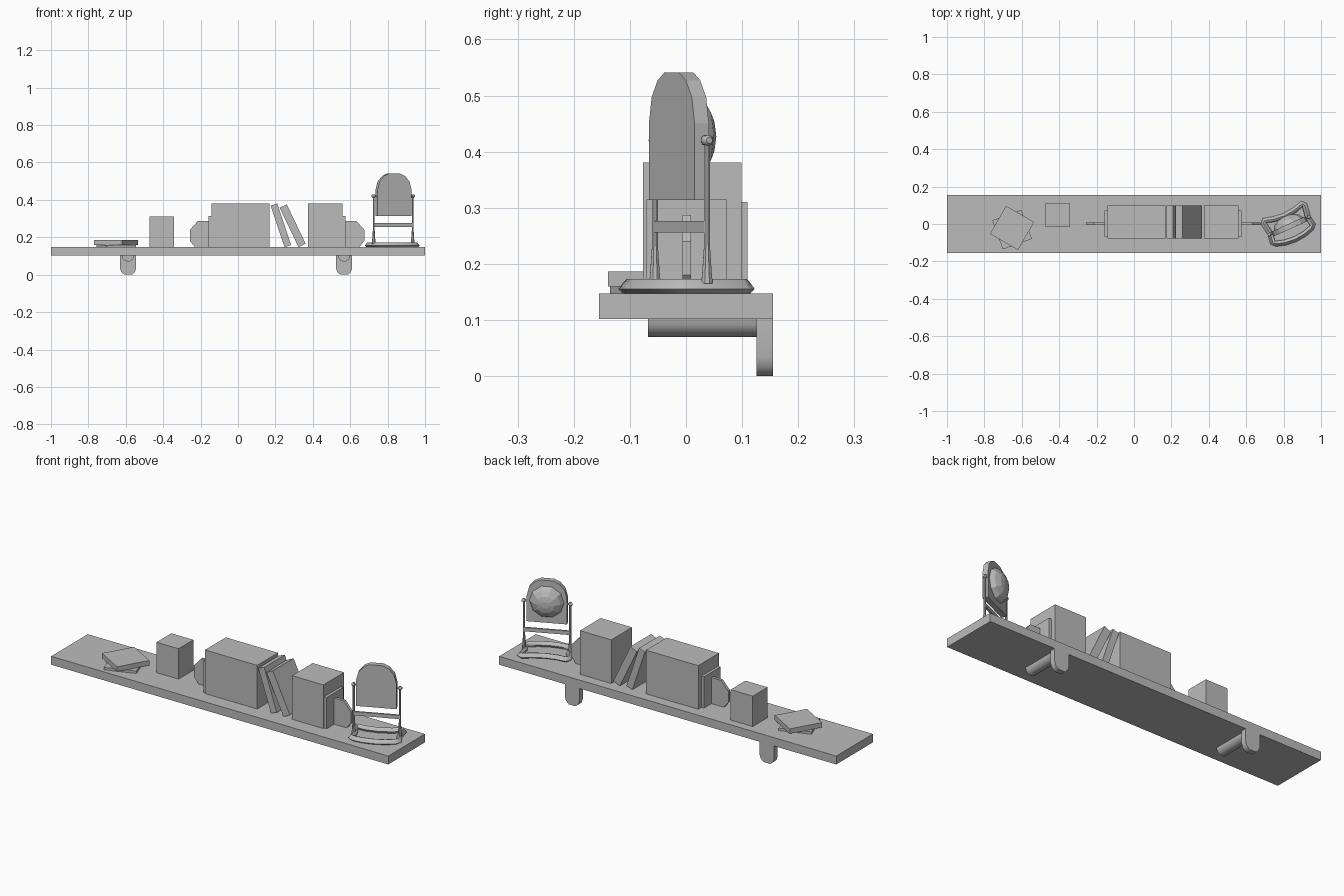
import bpy, bmesh
from math import sin, cos, pi, radians
from mathutils import Matrix, Vector

cube = bpy.data.objects.get("Cube")
if cube:
    bpy.data.objects.remove(cube, do_unlink=True)

# One plain grey for everything
GREY = (0.5, 0.5, 0.5, 1)
mat = bpy.data.materials.new("plain grey")
mat.use_nodes = True
mat.diffuse_color = GREY
mat.node_tree.nodes["Principled BSDF"].inputs["Base Color"].default_value = GREY


def finish(name, bm, place=Matrix(), smooth=None):
    bmesh.ops.recalc_face_normals(bm, faces=bm.faces)
    mesh = bpy.data.meshes.new(name)
    bm.to_mesh(mesh)
    bm.free()
    mesh.materials.append(mat)
    ob = bpy.data.objects.new(name, mesh)
    ob.matrix_world = place
    bpy.context.collection.objects.link(ob)
    if smooth:
        bpy.ops.object.select_all(action='DESELECT')
        ob.select_set(True)
        bpy.context.view_layer.objects.active = ob
        bpy.ops.object.shade_smooth_by_angle(angle=radians(smooth))
    return ob


def loft(name, rings, place=Matrix(), loop=False, smooth=None):
    """Bridge rings of points; cap the ends, or join last to first."""
    bm = bmesh.new()
    rows = [[bm.verts.new(p) for p in ring] for ring in rings]
    pairs = list(zip(rows, rows[1:])) + ([(rows[-1], rows[0])] if loop else [])
    n = len(rows[0])
    for a, b in pairs:
        for i in range(n):
            j = (i + 1) % n
            bm.faces.new((a[i], a[j], b[j], b[i]))
    if not loop:
        bm.faces.new(rows[0])
        bm.faces.new(rows[-1])
    return finish(name, bm, place, smooth)


def prism(name, outline, y0, y1, place=Matrix(), smooth=None):
    """Extrude an x-z outline along y."""
    return loft(name, [[(x, y, z) for x, z in outline] for y in (y0, y1)],
                place, smooth=smooth)


def box(name, x, y, z, place=Matrix()):
    return prism(name, [(x[0], z[0]), (x[1], z[0]), (x[1], z[1]), (x[0], z[1])],
                 y[0], y[1], place)


def mirrored(half):
    """Complete a half outline (right side, top to bottom) across x = 0."""
    return half + [(-x, z) for x, z in reversed(half)]


# Shelf board
TOP = 0.147
box("shelf_board", (-1, 1), (-0.155, 0.155), (0.102, TOP))

# Wall brackets: chamfered back plate and half-round arm
plate_shape = mirrored([(0.043, 0.102), (0.043, 0.035), (0.037, 0.015), (0.02, 0)])
arm_shape = [(0.032 * cos(a), 0.102 - 0.032 * sin(a))
             for a in (pi * i / 8 for i in range(9))]
for side, x in (("right", -0.588), ("left", 0.567)):
    at = Matrix.Translation((x, 0, 0))
    prism(side + "_bracket_plate", plate_shape, 0.126, 0.155, at, smooth=50)
    prism(side + "_bracket_arm", arm_shape, -0.068, 0.126, at, smooth=50)

# Two flat square cases, stacked askew
for name, size, turn, y, z in (("lower_case", 0.165, 20, -0.03, (TOP, 0.16)),
                               ("upper_case", 0.173, -30, -0.021, (0.16, 0.186))):
    at = Matrix.Translation((-0.652, y, 0)) @ Matrix.Rotation(radians(turn), 4, 'Z')
    h = size / 2
    box(name, (-h, h), (-h, h), z, at)

# Small storage box
box("storage_box", (-0.473, -0.342), (-0.015, 0.11), (TOP, 0.31))

# Upright book blocks
DEPTH = (-0.077, 0.099)
box("wide_books", (-0.142, 0.168), DEPTH, (TOP, 0.381))
box("narrow_books", (0.374, 0.56), DEPTH, (TOP, 0.381))

# Leaning books, pivoting on their lower left edge
for i, (x, lean, thick) in enumerate(((0.249, 18.6, 0.037), (0.324, 25.7, 0.042))):
    at = Matrix.Translation((x, 0, TOP)) @ Matrix.Rotation(-radians(lean), 4, 'Y')
    box(f"leaning_book_{i + 1}", (0, thick), DEPTH, (0, 0.234), at)

# Bookends: upright plate and thin chamfered fin
fin = [(0, TOP), (0.075, TOP), (0.102, 0.18), (0.102, 0.24), (0.06, 0.287), (0, 0.287)]
for side, x, s in (("right", -0.142, -1), ("left", 0.56, 1)):
    box(side + "_bookend_plate", sorted((x, x + s * 0.015)), (-0.07, 0.072), (TOP, 0.315))
    prism(side + "_bookend_fin", [(x + s * (0.013 + u), z) for u, z in fin], -0.006, 0.009)

# Tilting mirror, turned on the shelf
STAND = Matrix.Translation((0.83, -0.009, 0)) @ Matrix.Rotation(radians(24), 4, 'Z')

# Kidney-shaped base ring: bowed front, hollow back
path = [(0.125, 0.065), (0.112, 0.094), (0.06, 0.08), (0, 0.073), (-0.06, 0.08),
        (-0.112, 0.094), (-0.135, 0.07), (-0.125, 0), (-0.132, -0.05), (-0.11, -0.073),
        (-0.06, -0.088), (0, -0.094), (0.06, -0.088), (0.11, -0.073), (0.132, -0.05),
        (0.125, 0)]
path[0] = (0.135, 0.07)
section = ((0, 0.155), (0.008, 0.166), (0.015, 0.173), (0.024, 0.17),
           (0.03, 0.158), (0.024, TOP), (0.008, TOP))


def inset(d, z):
    out = []
    n = len(path)
    for i, p in enumerate(path):
        t = (Vector(path[(i + 1) % n]) - Vector(path[i - 1])).normalized()
        out.append((p[0] - t.y * d, p[1] + t.x * d, z))
    return out


loft("mirror_base_ring", [inset(d, z) for d, z in section], STAND, loop=True, smooth=50)

# Posts with flared feet, and pivot knobs
for side, s in (("right", -1), ("left", 1)):
    rings = [[(s * 0.114 + w * cos(a), w * sin(a), z)
              for a in (pi * k / 4 for k in range(8))]
             for z, w in ((0.165, 0.011), (0.185, 0.009), (0.235, 0.0055), (0.43, 0.0055))]
    loft(side + "_mirror_post", rings, STAND, smooth=40)
    rings = [[(s * x, r * cos(a), 0.42 + r * sin(a))
              for a in (pi * k / 4 for k in range(8))]
             for x, r in ((0.095, 0.005), (0.108, 0.005), (0.109, 0.01),
                          (0.12, 0.01), (0.125, 0.006))]
    loft(side + "_pivot_knob", rings, STAND, smooth=40)

# Crossbar
box("mirror_crossbar", (-0.114, 0.114), (-0.005, 0.005), (0.256, 0.276), STAND)

# Arched mirror plate
arch = mirrored([(0.032, 0.541), (0.062, 0.527), (0.088, 0.497), (0.1, 0.45), (0.1, 0.314)])
prism("mirror_plate", arch, -0.018, 0.01, STAND)

# Faceted dome on the mirror's back
rings = [[(r * cos(a), y, 0.427 + r * sin(a)) for a in (2 * pi * k / 10 for k in range(10))]
         for r, y in ((0.086, 0.009), (0.073, 0.032), (0.045, 0.049), (0.018, 0.055))]
loft("mirror_back_dome", rings, STAND)
